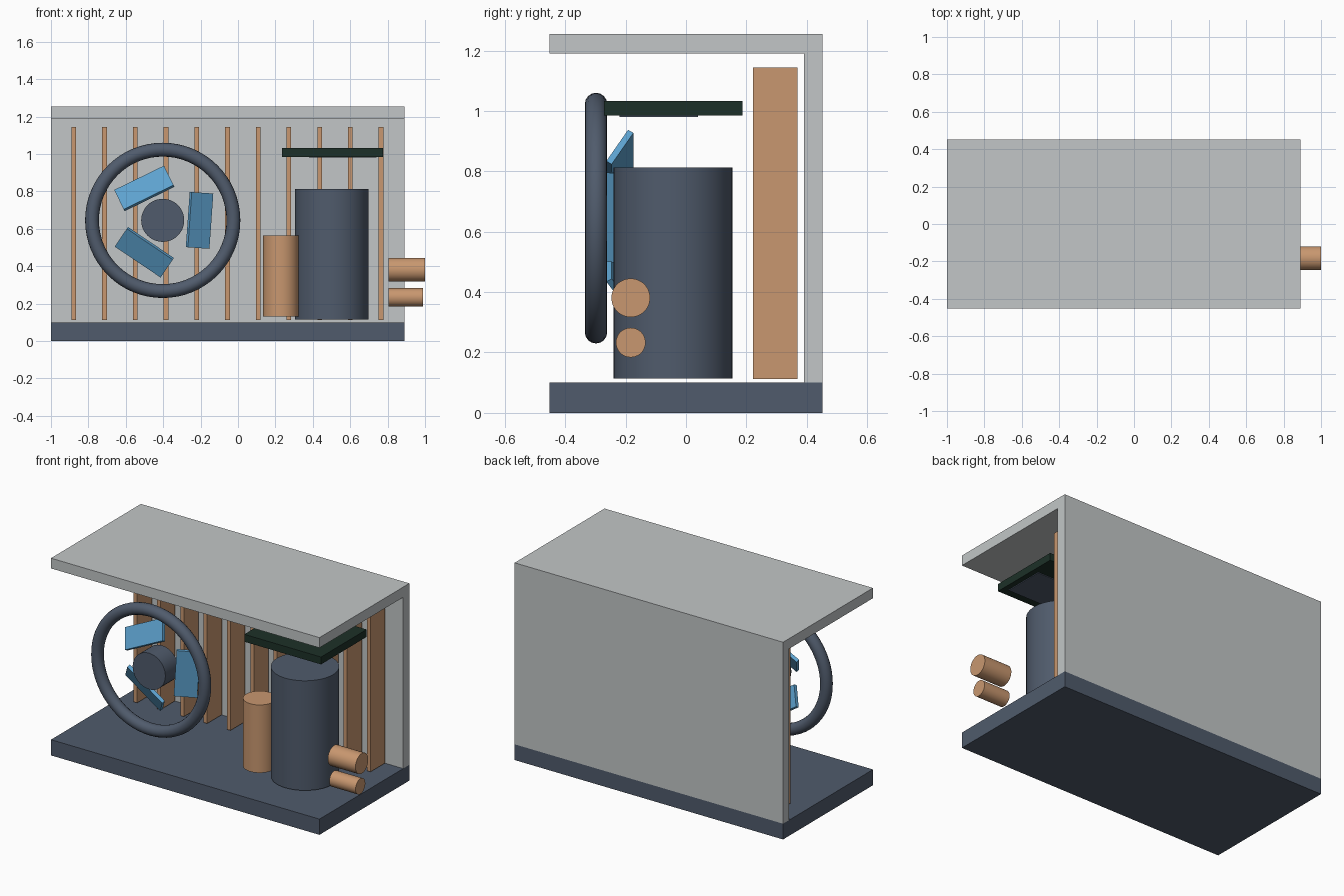
import bpy
from math import radians, pi
from mathutils import Matrix, Vector

if "Cube" in bpy.data.objects:
    bpy.data.objects.remove(bpy.data.objects["Cube"], do_unlink=True)


def material(name, rgb):
    m = bpy.data.materials.new(name)
    m.use_nodes = True
    m.diffuse_color = (*rgb, 1)
    m.node_tree.nodes["Principled BSDF"].inputs["Base Color"].default_value = (*rgb, 1)
    return m


slate = material("slate", (0.08, 0.105, 0.15))
casing_grey = material("casing grey", (0.54, 0.565, 0.57))
copper = material("copper", (0.58, 0.31, 0.16))
blade_blue = material("blade blue", (0.11, 0.36, 0.62))
board_green = material("board green", (0.012, 0.03, 0.021))


def finish(name, mat, smooth=False):
    ob = bpy.context.object
    ob.name = name
    ob.data.materials.append(mat)
    if smooth:
        bpy.ops.object.shade_smooth_by_angle(angle=radians(40))
    return ob


def box(name, mat, x, y, z):
    """Box from its (min, max) range on each axis."""
    centre = [(a + b) / 2 for a, b in (x, y, z)]
    size = Vector([b - a for a, b in (x, y, z)])
    bpy.ops.mesh.primitive_cube_add(size=1, location=centre)
    ob = finish(name, mat)
    ob.data.transform(Matrix.Diagonal(size).to_4x4())
    return ob


def cylinder(name, mat, radius, length, centre, turn=(0, 0, 0)):
    bpy.ops.mesh.primitive_cylinder_add(vertices=48, radius=radius, depth=length,
                                        location=centre, rotation=turn)
    return finish(name, mat, True)


# Casing: base tray, back panel and roof
width, depth = (-1, 0.89), (-0.452, 0.452)
box("base_tray", slate, width, depth, (0, 0.1))
box("back_panel", casing_grey, width, (0.39, 0.452), (0.1, 1.19))
box("roof_panel", casing_grey, width, depth, (1.19, 1.255))

# Row of heat exchanger fins
for i in range(11):
    x = -0.878 + i * 0.1643
    box(f"fin_{i + 1}", copper, (x - 0.0125, x + 0.0125), (0.222, 0.37), (0.113, 1.143))

# Compressor and accumulator
cylinder("compressor", slate, 0.197, 0.698, (0.502, -0.043, 0.463))
cylinder("accumulator", copper, 0.096, 0.432, (0.23, -0.11, 0.348))

# Pipe stubs on the right end
cylinder("large_pipe", copper, 0.064, 0.195, (0.9025, -0.183, 0.381), (0, pi / 2, 0))
cylinder("small_pipe", copper, 0.049, 0.185, (0.8975, -0.183, 0.233), (0, pi / 2, 0))

# Control board with a chip plate underneath
box("control_board", board_green, (0.235, 0.775), (-0.272, 0.187), (0.985, 1.032))
box("board_chip", slate, (0.38, 0.74), (-0.22, 0.04), (0.98, 0.985))

# Fan: ring, hub and three tilted blades around the y axis
fan = Vector((-0.4025, -0.298, 0.645))
bpy.ops.mesh.primitive_torus_add(location=fan, rotation=(pi / 2, 0, 0), major_radius=0.378,
                                 minor_radius=0.037, major_segments=64, minor_segments=16)
finish("fan_ring", slate, True)
cylinder("fan_hub", slate, 0.115, 0.13, (fan.x, -0.255, fan.z), (pi / 2, 0, 0))
for i in range(3):
    blade = box(f"fan_blade_{i + 1}", blade_blue, (-0.068, 0.068), (-0.0105, 0.0105), (-0.148, 0.148))
    blade.location = (0, 0, 0)
    blade.matrix_world = (Matrix.Translation((fan.x, -0.219, fan.z))
                          @ Matrix.Rotation(radians(-120 * i), 4, 'Y')
                          @ Matrix.Translation((0.197, 0, 0))
                          @ Matrix.Rotation(radians(4), 4, 'Y')
                          @ Matrix.Rotation(radians(32), 4, 'Z'))
